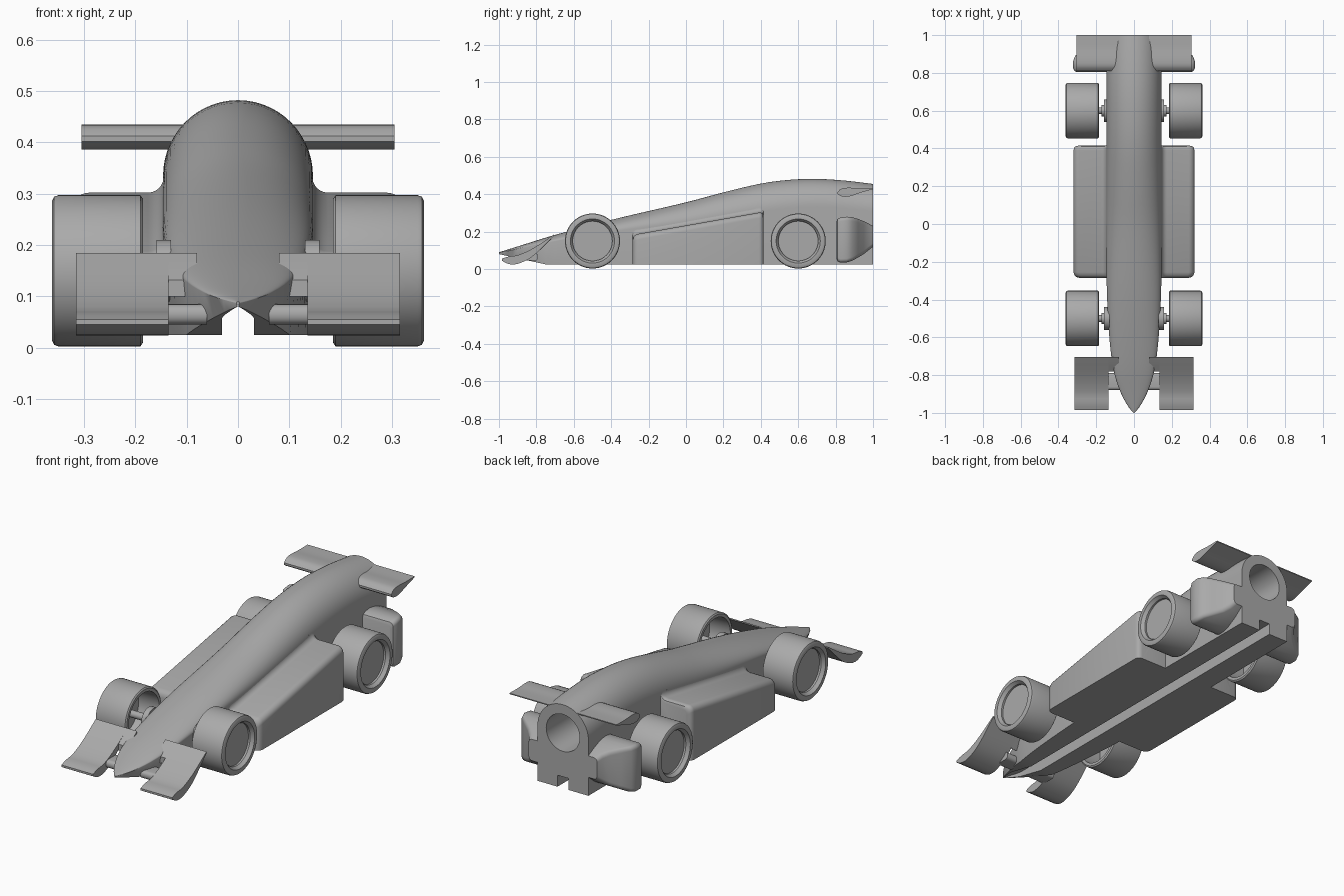
import bpy, bmesh
from math import sin, cos, pi

cube = bpy.data.objects.get("Cube")
if cube:
    bpy.data.objects.remove(cube, do_unlink=True)

grey = bpy.data.materials.new("plain grey")
grey.use_nodes = True
GREY = (0.4, 0.4, 0.4, 1)
grey.diffuse_color = GREY
grey.node_tree.nodes["Principled BSDF"].inputs["Base Color"].default_value = GREY


def shade(obj):
    bpy.ops.object.select_all(action="DESELECT")
    obj.select_set(True)
    bpy.context.view_layer.objects.active = obj
    bpy.ops.object.shade_smooth_by_angle(angle=0.6)


def loft(name, sections, wrap=False, mirror=False):
    """Skin closed sections; wrap joins last to first, otherwise ends are capped."""
    bm = bmesh.new()
    rings = [[bm.verts.new(p) for p in s] for s in sections]
    n = len(rings[0])
    pairs = list(zip(rings, rings[1:])) + ([(rings[-1], rings[0])] if wrap else [])
    for a, b in pairs:
        for i in range(n):
            j = (i + 1) % n
            bm.faces.new((a[i], a[j], b[j], b[i]))
    if not wrap:
        bm.faces.new(rings[0])
        bm.faces.new(rings[-1])
    bmesh.ops.remove_doubles(bm, verts=bm.verts, dist=1e-5)
    bmesh.ops.recalc_face_normals(bm, faces=bm.faces)
    mesh = bpy.data.meshes.new(name)
    bm.to_mesh(mesh)
    bm.free()
    obj = bpy.data.objects.new(name, mesh)
    bpy.context.collection.objects.link(obj)
    mesh.materials.append(grey)
    shade(obj)
    if mirror:
        obj.modifiers.new("Mirror", "MIRROR").use_mirror_merge = False
    return obj


def lathe(name, profile, y, z, mirror=True, steps=64):
    """Turn an (x, radius) outline about an axle line along x."""
    turns = [2 * pi * k / steps for k in range(steps)]
    return loft(name, [[(x, y + r * cos(t), z + r * sin(t)) for x, r in profile]
                       for t in turns], wrap=True, mirror=mirror)


def smooth(table, t):
    """Smooth curve through the (position, value) pairs of a table."""
    def slope(i):
        a, b = table[max(i - 1, 0)], table[min(i + 1, len(table) - 1)]
        return (b[1] - a[1]) / (b[0] - a[0])
    i = 0
    while i < len(table) - 2 and t > table[i + 1][0]:
        i += 1
    (t0, v0), (t1, v1) = table[i], table[i + 1]
    h = t1 - t0
    u = (t - t0) / h
    return ((2*u**3 - 3*u*u + 1) * v0 + (u**3 - 2*u*u + u) * h * slope(i)
            + (3*u*u - 2*u**3) * v1 + (u**3 - u*u) * h * slope(i + 1))


def rounded(x0, x1, z0, z1, y, r, steps=5):
    """Rounded rectangle in the x-z plane."""
    pts = []
    for q, (cx, cz) in enumerate([(x1 - r, z1 - r), (x0 + r, z1 - r),
                                  (x0 + r, z0 + r), (x1 - r, z0 + r)]):
        for k in range(steps + 1):
            a = (q + k / steps) * pi / 2
            pts.append((cx + r * cos(a), y, cz + r * sin(a)))
    return pts


# Body: dome over a side edge, tapering flank, flat floor with a slot
TOP = [(-1, .09), (-.9, .121), (-.72, .177), (-.4, .263), (0, .357), (.2, .41),
       (.4, .457), (.55, .477), (.7, .482), (.85, .473), (1, .455)]
EDGE = [(-1, .087), (-.9, .108), (-.75, .14), (-.4, .2), (0, .25), (.4, .31),
        (.7, .335), (1, .31)]
HALF = [(-1, .003), (-.97, .028), (-.9, .067), (-.8, .102), (-.65, .126),
        (-.4, .142), (-.1, .147), (1, .145)]
FLOOR = [(-1, .08), (-.75, .025), (1, .025)]


def line(table, t):
    for (a, u), (b, v) in zip(table, table[1:]):
        if t <= b:
            return u + (v - u) * (t - a) / (b - a)
    return table[-1][1]


def body_section(y):
    w, edge, top = smooth(HALF, y), smooth(EDGE, y), smooth(TOP, y)
    floor = line(FLOOR, y)
    base = w * line([(-1, .6), (-.75, .9), (-.3, 1), (1, 1)], y)
    slot = min(.031, base * .7)
    arc = [(w * cos(k * pi / 28), edge + (top - edge) * sin(k * pi / 28)) for k in range(29)]
    half = [(-slot, .084), (-slot, floor), (-base, floor)]
    pts = arc + half[::-1] + [(-x, z) for x, z in half[::-1]][::-1]
    return [(x, y, z) for x, z in pts]


stations = [-1, -.985, -.97, -.95, -.925, -.9, -.87, -.84, -.8, -.75] + \
           [-.7 + .05 * k for k in range(35)]
body = loft("body", [body_section(y) for y in stations])

# Round chamber bored into the tail
bore = lathe("tail_bore", [(0, 0), (0, .095), (.6, .095), (.6, 0)], 0, 0, mirror=False)
bore.rotation_euler = (0, 0, pi / 2)
bore.location = (0, .5, .31)
cut = body.modifiers.new("Bore", "BOOLEAN")
cut.operation, cut.object, cut.solver = "DIFFERENCE", bore, "EXACT"
bpy.context.view_layer.objects.active = body
bpy.ops.object.modifier_apply(modifier="Bore")
bpy.data.objects.remove(bore, do_unlink=True)
shade(body)


# Side pods with a rounded shoulder and a fillet against the body
def pod_section(y, out, top):
    r = .03
    arc = [(out - r + r * cos(k * pi / 12), top - r + r * sin(k * pi / 12)) for k in range(7)]
    fillet = [(.175 - r * sin(k * pi / 12), top + r - r * cos(k * pi / 12)) for k in range(7)]
    pts = [(.1, .025), (out, .025)] + arc + fillet + [(.1, top + r)]
    return [(x, y, z) for x, z in pts]


pod = [(-.285, .29, .157), (-.281, .305, .172), (-.272, .315, .182), (-.255, .32, .188),
       (.39, .32, .302), (.403, .317, .301), (.411, .31, .296), (.415, .295, .285)]
loft("side_pods", [pod_section(*p) for p in pod], mirror=True)

# Wheels, hub spacers and axles
TYRE = [(.185, .14), (.19, .147), (.35, .147), (.358, .144), (.362, .136), (.362, .118),
        (.345, .106), (.335, .106), (.335, 0), (.30, 0), (.30, .12), (.185, .125)]
HUB = [(.13, 0), (.13, .06), (.159, .06), (.159, .03), (.172, .03), (.172, 0)]
for label, y in (("front", -.5), ("rear", .6)):
    lathe(label + "_wheels", TYRE, y, .15)
    lathe(label + "_hub_spacers", HUB, y, .15)
    lathe(label + "_axle", [(-.31, 0), (-.31, .018), (.31, .018), (.31, 0)], y, .15,
          mirror=False, steps=24)


# Wings: a side outline stretched across x
def wing(name, upper, lower, x0, x1, steps=14):
    def trace(t):
        a, b = t[0][0], t[-1][0]
        return [(a + (b - a) * k / steps, smooth(t, a + (b - a) * k / steps))
                for k in range(steps + 1)]
    outline = trace(upper) + trace(lower)[::-1]
    return loft(name, [[(x, y, z) for y, z in outline] for x in (x0, x1)], mirror=True)


wing("rear_wing", [(.81, .412), (.83, .43), (.87, .435), (.93, .432), (1, .433)],
     [(.81, .402), (.83, .389), (.87, .388), (.93, .407), (1, .428)], .08, .305)
wing("front_wing", [(-.985, .055), (-.95, .067), (-.9, .074), (-.82, .11), (-.705, .185)],
     [(-.985, .045), (-.95, .027), (-.9, .028), (-.82, .068), (-.705, .178)], .135, .315)
wing("front_wing_roots", [(-.78, .132), (-.74, .161), (-.705, .185)],
     [(-.78, .1), (-.74, .142), (-.705, .178)], .08, .136)

# Struts joining the front wing to the nose
loft("front_wing_struts", [[(x, y - .835, z) for y, _, z in
                            rounded(-.045, .045, .045, .085, 0, .018)] for x in (.06, .15)],
     mirror=True)

# Tapering fairings behind the rear wheels
fairing = [(.805, .305, .055, .255), (.81, .315, .042, .267), (.825, .322, .035, .276),
           (.86, .323, .036, .28), (.89, .312, .045, .277), (.92, .275, .062, .268),
           (.95, .235, .08, .256), (.975, .21, .1, .244), (1, .195, .12, .23)]
loft("rear_fairings", [rounded(.11, out, z0, z1, y, .02) for y, out, z0, z1 in fairing],
     mirror=True)
